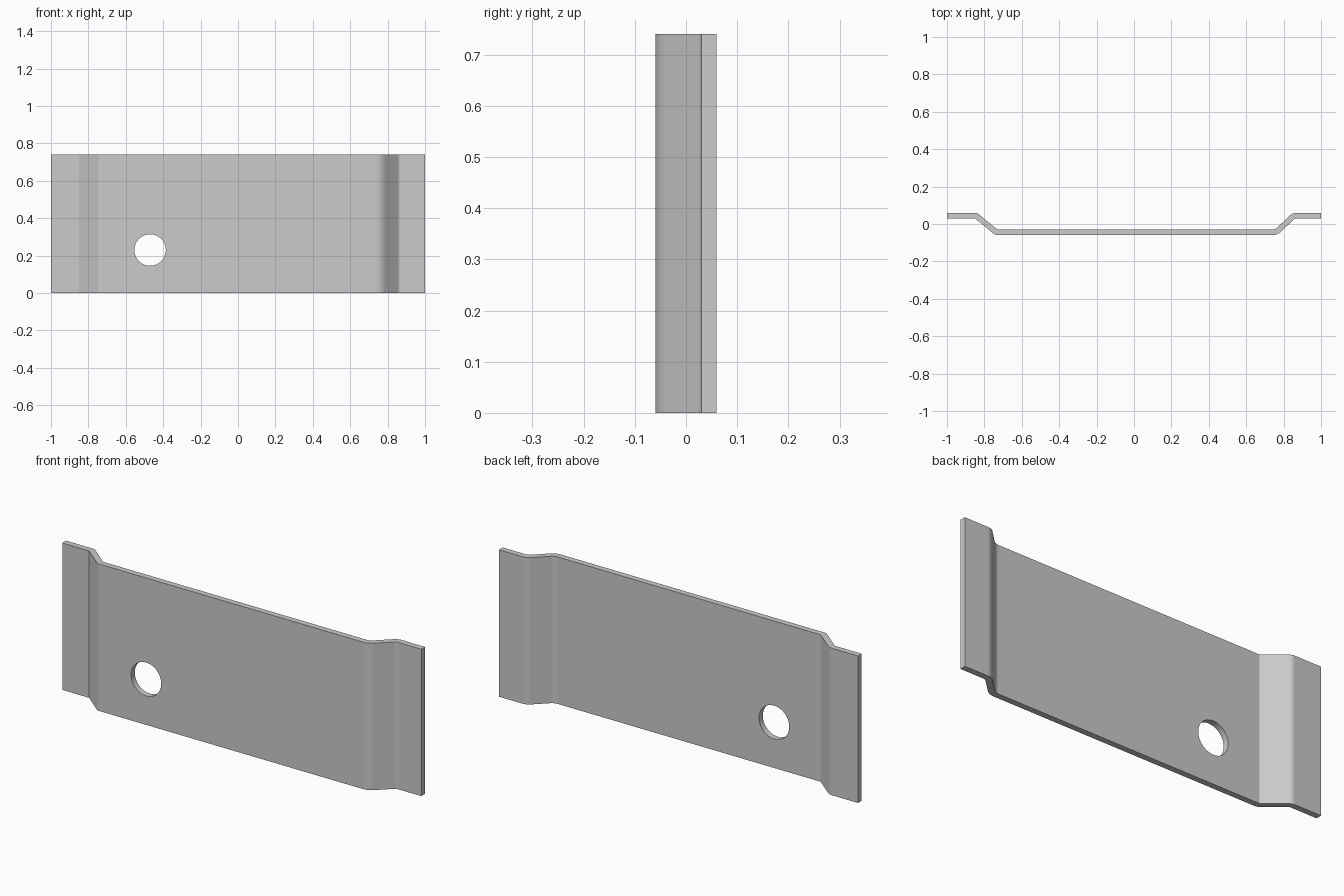
import bpy, bmesh, math
from mathutils import Vector

cube = bpy.data.objects.get("Cube")
if cube:
    bpy.data.objects.remove(cube, do_unlink=True)

HEIGHT = 0.74
HALF = 0.015  # half of the sheet thickness


def fillet(a, corner, b, radius, steps=8):
    """Round one bend of the centre line with an arc."""
    d1, d2 = (a - corner).normalized(), (b - corner).normalized()
    half = d1.angle(d2) / 2
    centre = corner + (d1 + d2).normalized() * radius / math.sin(half)
    start = (corner + d1 * radius / math.tan(half) - centre).normalized()
    end = (corner + d2 * radius / math.tan(half) - centre).normalized()
    return [centre + start.slerp(end, i / steps) * radius for i in range(steps + 1)]


def offset(path, dist):
    """Shift a path sideways, with mitred joints."""
    result = []
    for i, p in enumerate(path):
        before = (p - path[i - 1]).normalized() if i else None
        after = (path[i + 1] - p).normalized() if i < len(path) - 1 else before
        before = before or after
        n1, n2 = Vector((-before.y, before.x, 0)), Vector((-after.y, after.x, 0))
        m = (n1 + n2).normalized()
        result.append(p + m * dist / m.dot(n1))
    return result


# Centre line of the bent sheet, with a radius for each bend
corners = [Vector((x, y, 0)) for x, y in
           [(-1, 0.045), (-0.845, 0.045), (-0.735, -0.045),
            (0.76, -0.045), (0.855, 0.045), (1, 0.045)]]
radii = [0.02, 0.02, 0.06, 0.04]
path = [corners[0]]
for i, r in enumerate(radii, 1):
    path += fillet(corners[i - 1], corners[i], corners[i + 1], r)
path.append(corners[-1])

# Bent plate, extruded upwards
bm = bmesh.new()
outline = offset(path, -HALF) + offset(path, HALF)[::-1]
base = bm.faces.new([bm.verts.new(p) for p in outline])
top = bmesh.ops.extrude_face_region(bm, geom=[base])["geom"]
bmesh.ops.translate(bm, vec=(0, 0, HEIGHT),
                    verts=[v for v in top if isinstance(v, bmesh.types.BMVert)])
bmesh.ops.recalc_face_normals(bm, faces=bm.faces)
mesh = bpy.data.meshes.new("bent_plate")
bm.to_mesh(mesh)
bm.free()
plate = bpy.data.objects.new("bent_plate", mesh)
bpy.context.collection.objects.link(plate)

steel = bpy.data.materials.new("grey_steel")
steel.use_nodes = True
colour = (0.6, 0.6, 0.6, 1)
steel.diffuse_color = colour
steel.node_tree.nodes["Principled BSDF"].inputs["Base Color"].default_value = colour
mesh.materials.append(steel)

# Round hole through the plate
bpy.ops.mesh.primitive_cylinder_add(vertices=64, radius=0.084, depth=0.4,
                                    location=(-0.47, 0, 0.23),
                                    rotation=(math.pi / 2, 0, 0))
cutter = bpy.context.object
cutter.name = "hole_cutter"
cutter.data.materials.append(steel)
hole = plate.modifiers.new("hole", "BOOLEAN")
hole.operation = "DIFFERENCE"
hole.solver = "EXACT"
hole.object = cutter

bpy.ops.object.select_all(action="DESELECT")
plate.select_set(True)
bpy.context.view_layer.objects.active = plate
bpy.ops.object.modifier_apply(modifier="hole")
bpy.data.objects.remove(cutter, do_unlink=True)

# Smooth bends beside flat panels
bpy.ops.object.shade_smooth_by_angle(angle=math.radians(30))
weighted = plate.modifiers.new("flat_panels", "WEIGHTED_NORMAL")
weighted.keep_sharp = True
